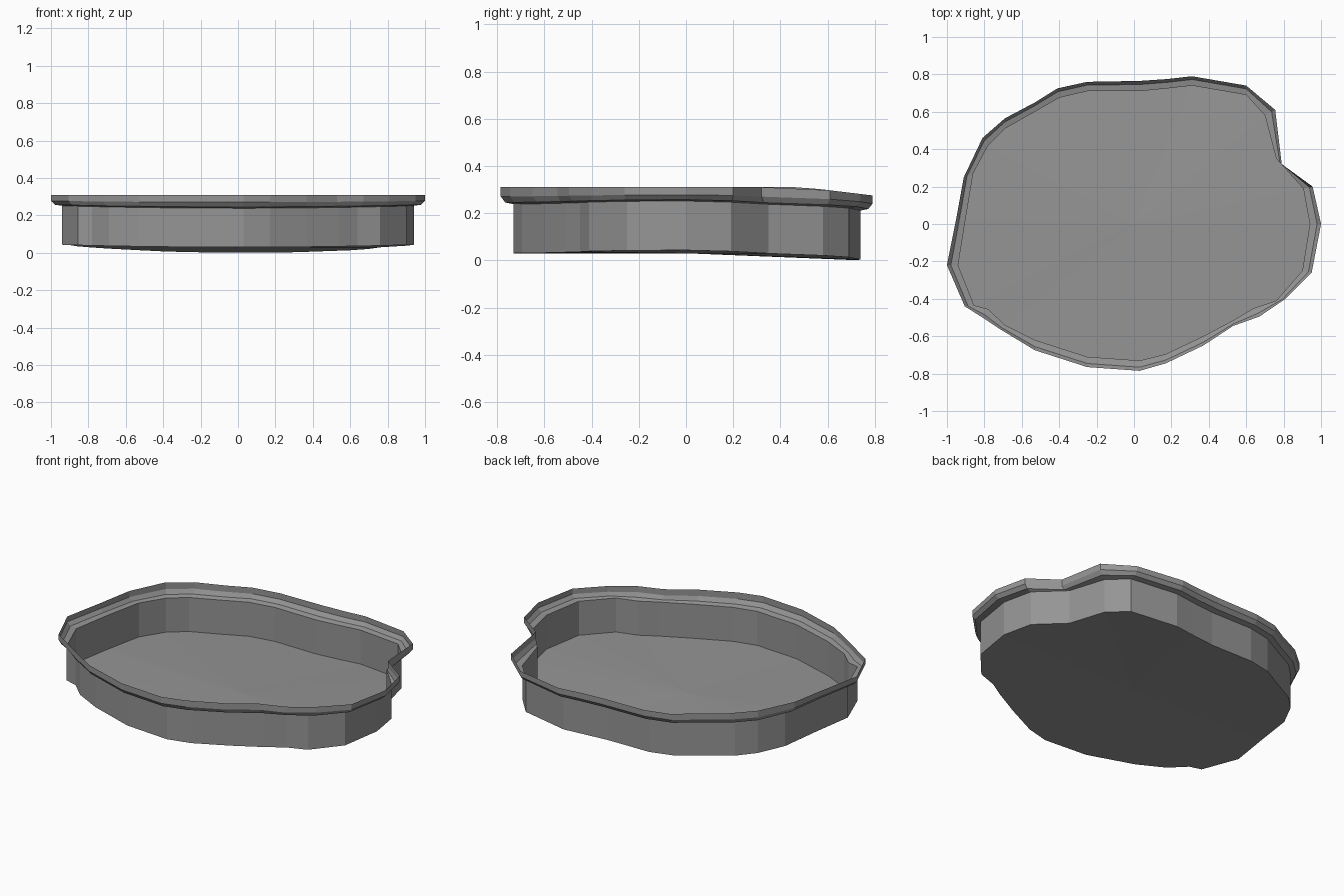
import bpy
import bmesh

default_cube = bpy.data.objects.get("Cube")
if default_cube:
    bpy.data.objects.remove(default_cube, do_unlink=True)

# Single stone grey colour
grey = bpy.data.materials.new("stone_grey")
grey.use_nodes = True
colour = (0.3, 0.3, 0.3, 1)
grey.diffuse_color = colour
grey.node_tree.nodes["Principled BSDF"].inputs["Base Color"].default_value = colour

# Outer lip outline, counter-clockwise from the left side
LIP = [(1, 0), (.955, .2), (.79, .32), (.755, .61), (.6, .74), (.31, .79),
       (.18, .775), (.03, .765), (-.25, .76), (-.41, .725), (-.53, .65),
       (-.69, .565), (-.81, .46), (-.91, .25), (-.95, .03), (-1, -.22),
       (-.905, -.44), (-.81, -.5), (-.72, -.56), (-.53, -.675), (-.25, -.765),
       (.03, -.785), (.17, -.745), (.37, -.65), (.53, -.545), (.67, -.495),
       (.81, -.4), (.95, -.26)]

# Matching outline of the upright wall
WALL = [(.94, 0), (.905, .19), (.76, .35), (.7, .58), (.6, .69), (.31, .74),
        (.18, .725), (.03, .71), (-.25, .71), (-.4, .675), (-.53, .6),
        (-.69, .51), (-.78, .42), (-.86, .27), (-.9, .03), (-.94, -.22),
        (-.855, -.435), (-.78, -.455), (-.69, -.54), (-.53, -.62), (-.25, -.71),
        (.03, -.73), (.17, -.695), (.37, -.6), (.54, -.51), (.64, -.45),
        (.76, -.41), (.9, -.25)]


def base_height(x, y):
    """Underside height, sagging towards the back."""
    sag = .03 * max(0, y / .74) * (1 - .6 * x * x)
    return .03 + .015 * x * x - sag


def wall_top(x, y):
    return base_height(x, y) + .208


def lip_top(x, y):
    return .31 - .035 * max(0, (y - .5) / .29)


def lip_ring(spread, rise):
    """Ring between the wall top and the lip edge."""
    ring = []
    for (wx, wy), (lx, ly) in zip(WALL, LIP):
        low, high = wall_top(wx, wy), lip_top(lx, ly)
        ring.append((wx + (lx - wx) * spread,
                     wy + (ly - wy) * spread,
                     low + (high - low) * rise))
    return ring


def loft(name, rings, centre=None):
    """Skin closed rings with quads, or fan one ring to a centre point."""
    bm = bmesh.new()
    loops = [[bm.verts.new(p) for p in ring] for ring in rings]
    count = len(loops[0])
    for low, high in zip(loops, loops[1:]):
        for i in range(count):
            j = (i + 1) % count
            bm.faces.new((low[i], low[j], high[j], high[i]))
    if centre:
        hub = bm.verts.new(centre)
        for i in range(count):
            bm.faces.new((loops[0][i], loops[0][(i + 1) % count], hub))
    mesh = bpy.data.meshes.new(name)
    bm.to_mesh(mesh)
    bm.free()
    mesh.materials.append(grey)
    obj = bpy.data.objects.new(name, mesh)
    bpy.context.collection.objects.link(obj)
    return obj


bottom = [(x, y, base_height(x, y)) for x, y in WALL]
top = [(x, y, wall_top(x, y)) for x, y in WALL]

# Floor fan, thin upright wall and flared lip
loft("dish_floor", [bottom], centre=(0, 0, .03))
loft("dish_wall", [bottom, top])
loft("dish_lip", [lip_ring(s, r) for s, r in ((0, 0), (.65, .1), (1, .45), (1, 1))])
